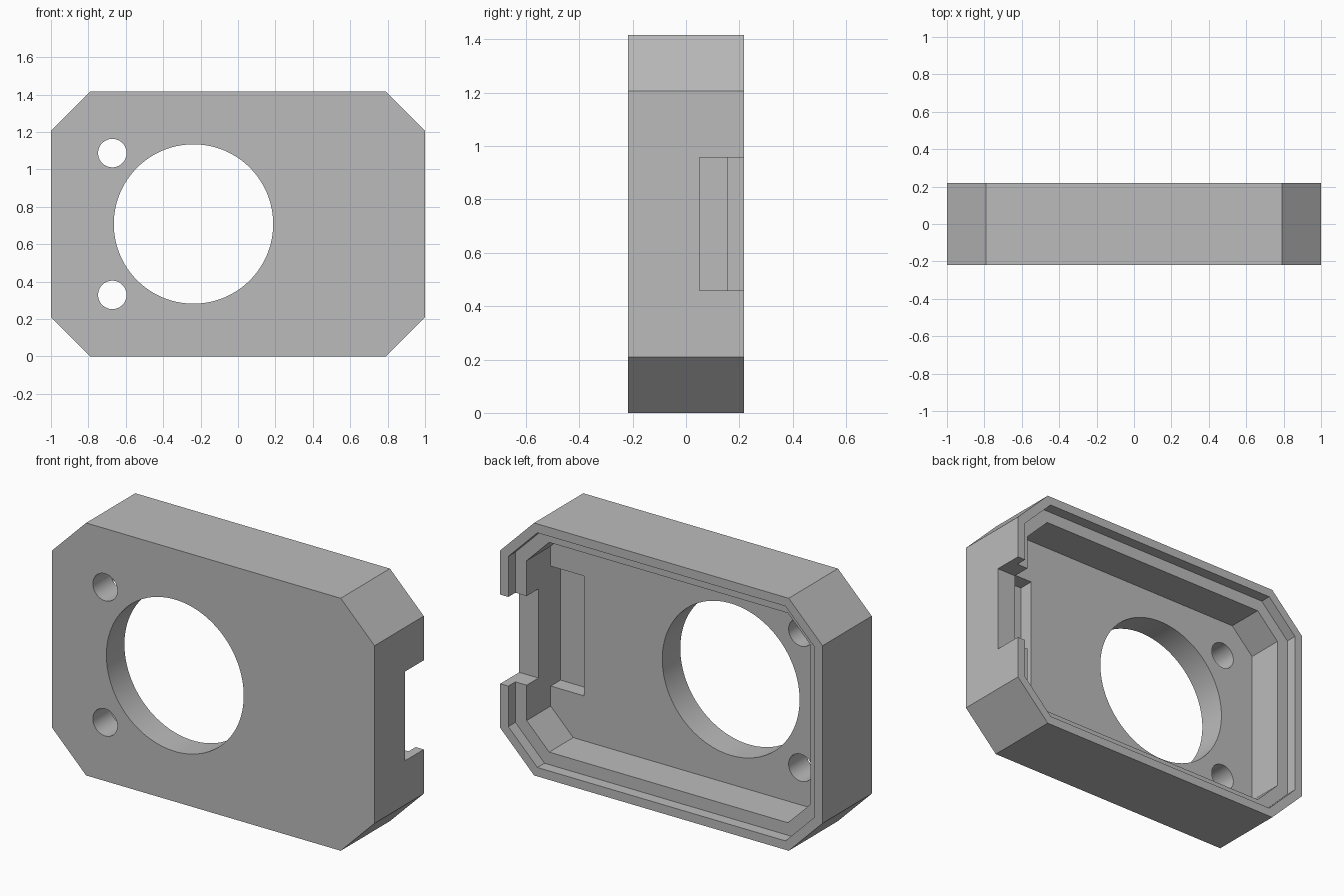
import bpy, bmesh, math
from mathutils import Matrix, Vector

cube = bpy.data.objects.get("Cube")
if cube:
    bpy.data.objects.remove(cube, do_unlink=True)

# Overall dimensions
HALF_W, HEIGHT, HALF_D, CHAMFER = 1.0, 1.416, 0.218, 0.21
MID = HEIGHT / 2
STEP_Y, FLOOR_Y, BACK = 0.155, -0.058, 0.3

grey = bpy.data.materials.new("plain_grey")
grey.use_nodes = True
colour = (0.5, 0.5, 0.5, 1)
grey.diffuse_color = colour
grey.node_tree.nodes["Principled BSDF"].inputs["Base Color"].default_value = colour


def make_object(name, bm):
    bmesh.ops.recalc_face_normals(bm, faces=bm.faces)
    mesh = bpy.data.meshes.new(name)
    bm.to_mesh(mesh)
    bm.free()
    mesh.materials.append(grey)
    obj = bpy.data.objects.new(name, mesh)
    bpy.context.collection.objects.link(obj)
    return obj


def octagon_block(name, inset, y0, y1):
    """Chamfered rectangle, inset evenly from the outline, extruded along y."""
    w, h = HALF_W - inset, MID - inset
    c = CHAMFER - inset * (2 - math.sqrt(2))
    quarter = [(w, h - c), (w - c, h)]
    points = quarter + [(-x, z) for x, z in reversed(quarter)]
    points += [(-x, -z) for x, z in points]
    bm = bmesh.new()
    face = bm.faces.new([bm.verts.new((x, y0, z + MID)) for x, z in points])
    new = bmesh.ops.extrude_face_region(bm, geom=[face])["geom"]
    verts = [v for v in new if isinstance(v, bmesh.types.BMVert)]
    bmesh.ops.translate(bm, verts=verts, vec=(0, y1 - y0, 0))
    return make_object(name, bm)


def box(name, low, high):
    low, high = Vector(low), Vector(high)
    bm = bmesh.new()
    bmesh.ops.create_cube(bm, size=1, matrix=Matrix.Translation((low + high) / 2)
                          @ Matrix.Diagonal((*(high - low), 1)))
    return make_object(name, bm)


def round_cutter(name, x, z, radius, sides):
    bm = bmesh.new()
    bmesh.ops.create_cone(bm, cap_ends=True, segments=sides, radius1=radius,
                          radius2=radius, depth=1,
                          matrix=Matrix.Translation((x, 0, z))
                          @ Matrix.Rotation(math.pi / 2, 4, "X"))
    return make_object(name, bm)


# Solid housing block
housing = octagon_block("housing", 0, -HALF_D, HALF_D)

# Lid seat, cavity, floor recess, cable notch and the through holes
cutters = [
    octagon_block("cavity_cutter", 0.12, FLOOR_Y, BACK),
    octagon_block("lid_seat_cutter", 0.05, STEP_Y, BACK),
    box("floor_recess_cutter", (0.675, -0.145, MID - 0.336), (0.88, 0, MID + 0.336)),
    box("side_notch_cutter", (0.8, 0.05, MID - 0.25), (1.1, BACK, MID + 0.25)),
    round_cutter("main_opening_cutter", -0.238, MID, 0.426, 128),
]
for side in (-1, 1):
    cutters.append(round_cutter("screw_hole_cutter", -0.672, MID + side * 0.379, 0.076, 64))

bpy.ops.object.select_all(action="DESELECT")
bpy.context.view_layer.objects.active = housing
housing.select_set(True)
for cutter in cutters:
    cutter.hide_render = True
    cut = housing.modifiers.new(cutter.name, "BOOLEAN")
    cut.operation, cut.solver, cut.object = "DIFFERENCE", "EXACT", cutter
    bpy.ops.object.modifier_apply(modifier=cut.name)
    bpy.data.objects.remove(cutter, do_unlink=True)

# Round holes read smooth, all other edges stay crisp
bpy.ops.object.shade_smooth_by_angle(angle=math.radians(20))
